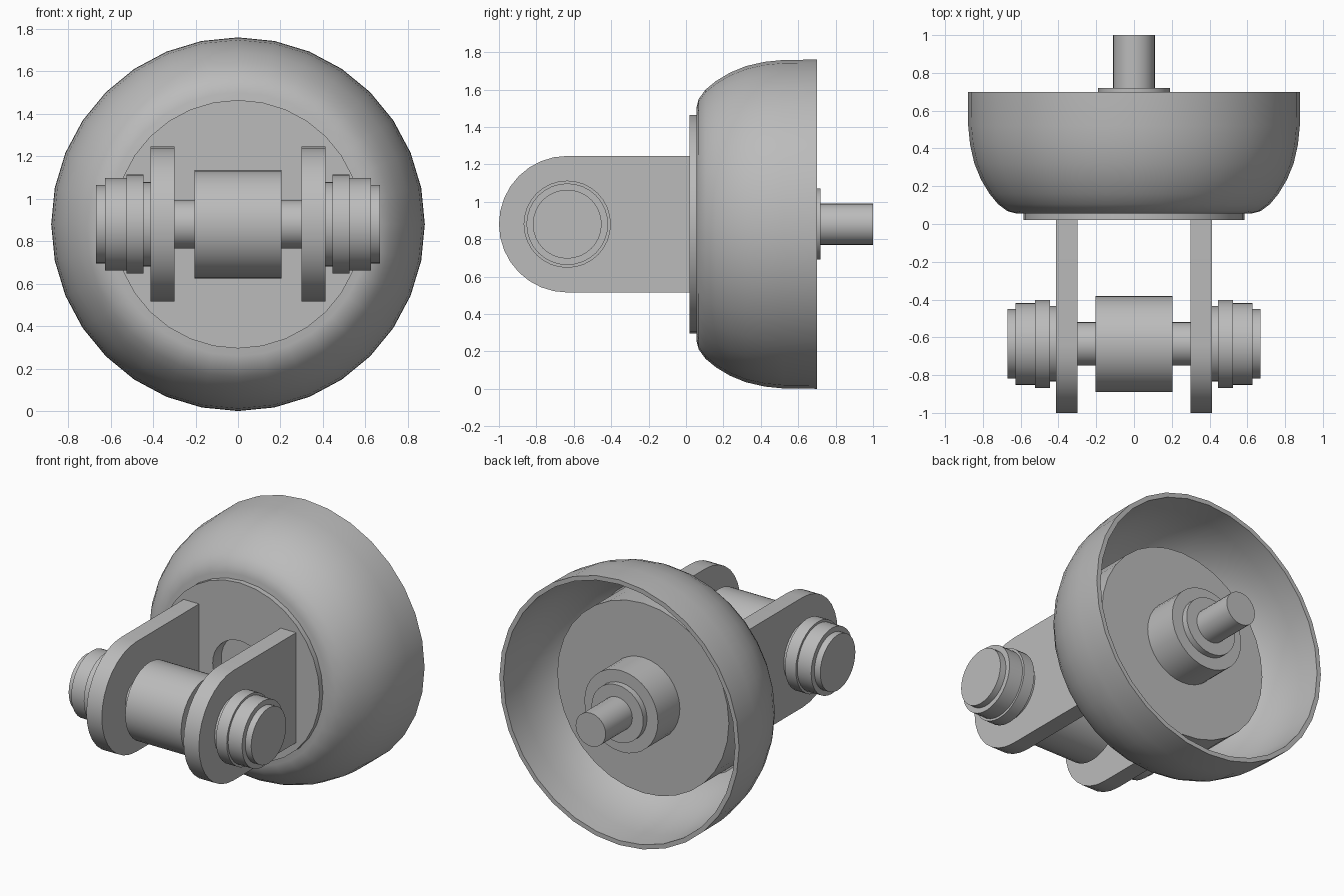
import bpy, bmesh, math
from mathutils import Vector, Matrix

if "Cube" in bpy.data.objects:
    bpy.data.objects.remove(bpy.data.objects["Cube"])

AXIS_Z = 0.88          # height of the wheel axis
PIN_Y = -0.635         # depth of the roller pin
SIDES = 32

grey = bpy.data.materials.new("plain grey")
grey.use_nodes = True
grey.diffuse_color = (0.5, 0.5, 0.5, 1)
grey.node_tree.nodes["Principled BSDF"].inputs["Base Color"].default_value = (0.5, 0.5, 0.5, 1)


def finish(name, bm):
    bmesh.ops.remove_doubles(bm, verts=bm.verts, dist=1e-4)
    bmesh.ops.recalc_face_normals(bm, faces=bm.faces)
    mesh = bpy.data.meshes.new(name)
    bm.to_mesh(mesh)
    bm.free()
    mesh.materials.append(grey)
    obj = bpy.data.objects.new(name, mesh)
    bpy.context.collection.objects.link(obj)
    bpy.ops.object.select_all(action="DESELECT")
    obj.select_set(True)
    bpy.context.view_layer.objects.active = obj
    bpy.ops.object.shade_smooth_by_angle(angle=math.radians(35))
    return obj


def lathe(name, profile, axis, origin):
    """Revolve (radius, distance along axis) points around an axis."""
    bm = bmesh.new()
    axis = Vector(axis)
    up = Vector((0, 0, 1))
    verts = [bm.verts.new(Vector(origin) + axis * d + up * r) for r, d in profile]
    edges = [bm.edges.new(pair) for pair in zip(verts, verts[1:])]
    bmesh.ops.spin(bm, geom=verts + edges, cent=origin, axis=axis,
                   angle=math.tau, steps=SIDES, use_merge=True)
    return finish(name, bm)


wheel_axis = dict(axis=(0, 1, 0), origin=(0, 0, AXIS_Z))
pin_axis = dict(axis=(1, 0, 0), origin=(0, PIN_Y, AXIS_Z))

# Hollow rounded cup, open at the back
outer = [(0.2, 0.055), (0.62, 0.055), (0.67, 0.068), (0.72, 0.105), (0.765, 0.16),
         (0.81, 0.235), (0.845, 0.32), (0.868, 0.42), (0.878, 0.52), (0.88, 0.7)]
inner = [(r - 0.03, d + 0.02) for r, d in outer[2:-1]]
lathe("cup", outer + [(0.85, 0.7)] + inner[::-1] + [(0.2, 0.085), (0.2, 0.055)], **wheel_axis)

# Mounting plate on the front, with a central bore
lathe("front_plate", [(0.2, 0.02), (0.585, 0.02), (0.585, 0.056), (0.2, 0.056), (0.2, 0.02)],
      **wheel_axis)

# Drum, stepped hub and axle inside the cup
lathe("drum", [(0, 0.11), (0.2, 0.11), (0.2, 0.08), (0.63, 0.08), (0.63, 0.45), (0, 0.45)],
      **wheel_axis)
lathe("hub", [(0.27, 0.44), (0.27, 0.68), (0.19, 0.68), (0.19, 0.72), (0, 0.72)], **wheel_axis)
lathe("axle", [(0.11, 0.7), (0.11, 1.0), (0, 1.0)], **wheel_axis)

# Roller and its pin
lathe("roller", [(0, -0.205), (0.255, -0.205), (0.255, 0.205), (0, 0.205)], **pin_axis)
lathe("pin", [(0, -0.42), (0.115, -0.42), (0.115, 0.42), (0, 0.42)], **pin_axis)

cap = [(0, 0.40), (0.2, 0.40), (0.2, 0.445), (0.233, 0.445), (0.233, 0.525),
       (0.218, 0.525), (0.218, 0.627), (0.184, 0.627), (0.184, 0.67), (0, 0.67)]

for side, label in ((1, "left"), (-1, "right")):
    # Fork arm with a rounded end
    bm = bmesh.new()
    half = 0.365
    outline = [(0.025, AXIS_Z + half), (0.025, AXIS_Z - half)]
    for i in range(17):
        a = -math.pi / 2 - math.pi * i / 16
        outline.append((PIN_Y + half * math.cos(a), AXIS_Z + half * math.sin(a)))
    face = bm.faces.new([bm.verts.new((side * 0.3, y, z)) for y, z in outline])
    out = bmesh.ops.extrude_face_region(bm, geom=[face], use_keep_orig=True)
    moved = [g for g in out["geom"] if isinstance(g, bmesh.types.BMVert)]
    bmesh.ops.translate(bm, verts=moved, vec=(side * 0.113, 0, 0))
    finish(label + "_fork_arm", bm)

    # Stepped pin cap
    lathe(label + "_pin_cap", [(r, side * d) for r, d in cap], **pin_axis)
